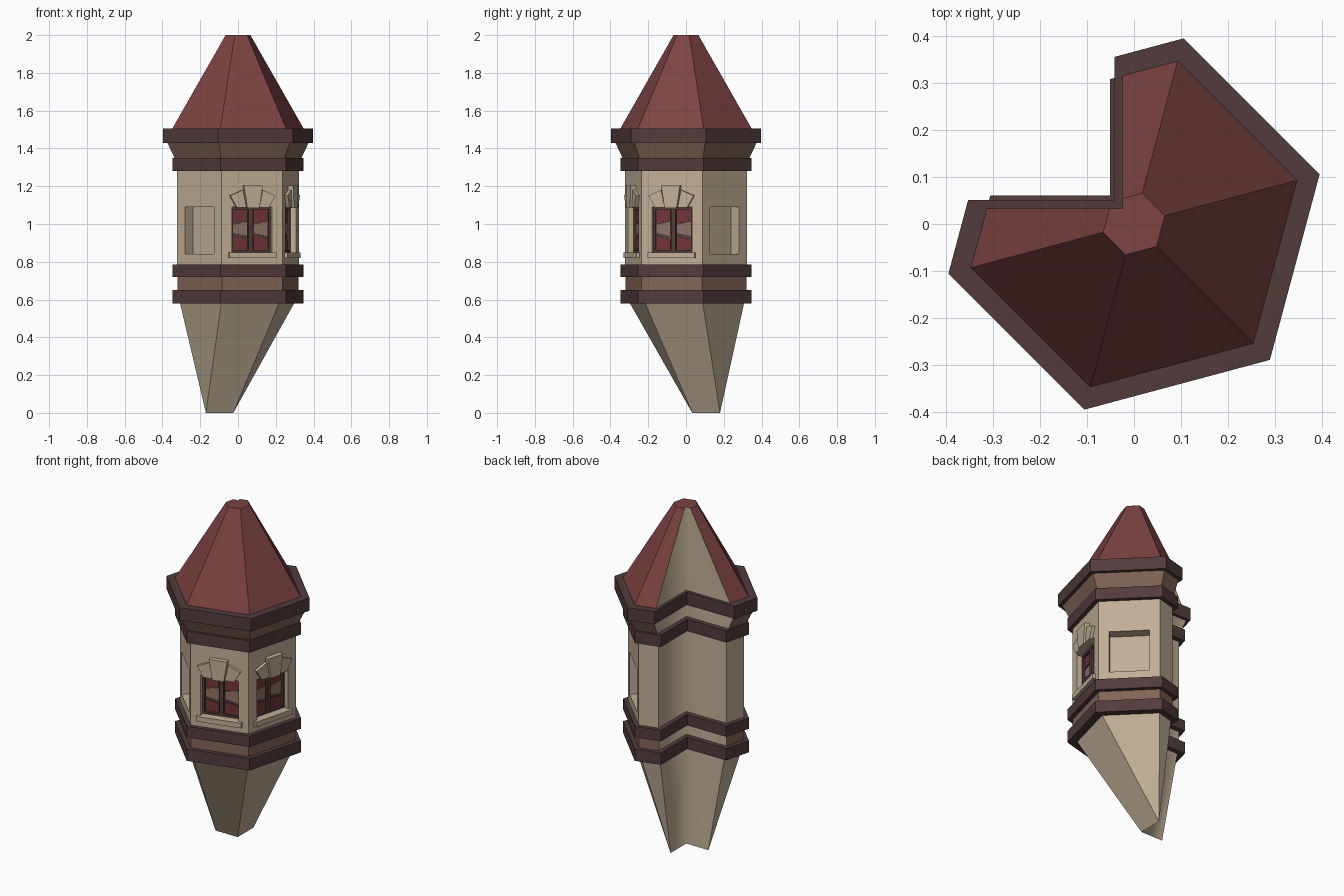
import bpy, bmesh
from math import sin, cos, radians
from mathutils import Vector

if "Cube" in bpy.data.objects:
    bpy.data.objects.remove(bpy.data.objects["Cube"])


def material(name, rgb):
    m = bpy.data.materials.new(name)
    m.use_nodes = True
    m.diffuse_color = (*rgb, 1)
    m.node_tree.nodes["Principled BSDF"].inputs["Base Color"].default_value = (*rgb, 1)
    return m


STONE = material("tan stone", (0.53, 0.43, 0.31))
TRIM = material("dark brown trim", (0.085, 0.045, 0.045))
NECK = material("mid brown stone", (0.22, 0.13, 0.095))
ROOF = material("red roof", (0.20, 0.056, 0.054))
PANE_RED = material("red glass", (0.17, 0.036, 0.04))
PANE_TAN = material("brown glass", (0.27, 0.17, 0.13))

HEX = [195, 255, 315, 15, 75]      # corners that remain outside the notch
NOTCH = (-0.025, 0.033)            # inner corner where the turret wraps a wall
WALL_R = 0.333
APOTHEM = WALL_R * cos(radians(30))


def finish(bm, name, mats):
    bmesh.ops.recalc_face_normals(bm, faces=bm.faces)
    me = bpy.data.meshes.new(name)
    bm.to_mesh(me)
    bm.free()
    for m in mats:
        me.materials.append(m)
    ob = bpy.data.objects.new(name, me)
    bpy.context.collection.objects.link(ob)
    return ob


def outline(r, notch=NOTCH):
    """Hexagon with one corner replaced by a square notch."""
    pts = [(r * cos(radians(a)), r * sin(radians(a))) for a in HEX]
    a = r * cos(radians(30))
    nx, ny = notch
    end_y = (a - nx * cos(radians(105))) / sin(radians(105))
    end_x = (a - ny * sin(radians(165))) / cos(radians(165))
    return pts + [(nx, end_y), (nx, ny), (end_x, ny)]


def loft(low, z0, high, z1, split=False, cap_low=True):
    """Side faces between two outlines; split paints and softens the notch."""
    bm = bmesh.new()
    a = [bm.verts.new((x, y, z0)) for x, y in low]
    b = [bm.verts.new((x, y, z1)) for x, y in high]
    sides = []
    n = len(a)
    for i in range(n):
        j = (i + 1) % n
        f = bm.faces.new((a[i], a[j], b[j], b[i]))
        if split and i in (5, 6):
            f.material_index = 1
            f.smooth = True
        sides.append(f)
    if cap_low:
        bm.faces.new(a[::-1])
    bm.faces.new(b)
    return bm, sides


def face_point(angle, u, z, d):
    """Point on a wall face: u along it, d outward from it."""
    t = radians(angle)
    normal = Vector((cos(t), sin(t), 0))
    along = Vector((-sin(t), cos(t), 0))
    return normal * (APOTHEM + d) + along * u + Vector((0, 0, z))


def prism(name, angle, pts, d0, d1, mat):
    bm = bmesh.new()
    back = [bm.verts.new(face_point(angle, u, z, d0)) for u, z in pts]
    front = [bm.verts.new(face_point(angle, u, z, d1)) for u, z in pts]
    bm.faces.new(back[::-1])
    bm.faces.new(front)
    for i in range(len(pts)):
        j = (i + 1) % len(pts)
        bm.faces.new((back[i], back[j], front[j], front[i]))
    return finish(bm, name, [mat])


def box(name, angle, u0, u1, z0, z1, d0, d1, mat):
    return prism(name, angle, [(u0, z0), (u1, z0), (u1, z1), (u0, z1)], d0, d1, mat)


# Tapering corbel that shrinks to an L-shaped edge
nx, ny = NOTCH
tip_a, tip_b = (-0.17, ny), (nx, 0.18)
foot = [tip_a, tip_a, NOTCH, tip_b, tip_b, tip_b, NOTCH, tip_a]
bm, _ = loft(foot, 0, outline(0.325), 0.61, split=True, cap_low=False)
bmesh.ops.remove_doubles(bm, verts=bm.verts, dist=0.0005)
finish(bm, "corbel", [STONE, STONE])

# Trim bands and crown
low_notch, crown_notch = (-0.051, 0.061), (-0.042, 0.051)
for name, r, z0, z1, notch in (
        ("lower_band", 0.36, 0.58, 0.65, low_notch),
        ("sill_band", 0.36, 0.72, 0.785, low_notch),
        ("upper_band", 0.36, 1.28, 1.35, low_notch),
        ("crown_band", 0.41, 1.43, 1.505, crown_notch)):
    bm, _ = loft(outline(r, notch), z0, outline(r, notch), z1)
    finish(bm, name, [TRIM])

# Recessed necks between the bands
bm, _ = loft(outline(0.332), 0.65, outline(0.332), 0.72, split=True)
finish(bm, "lower_neck", [NECK, STONE])
bm, _ = loft(outline(0.348), 1.35, outline(0.387), 1.43, split=True)
finish(bm, "flared_neck", [NECK, STONE])

# Roof
bm, _ = loft(outline(0.36), 1.505, outline(0.068), 2.0, split=True)
finish(bm, "roof", [ROOF, STONE])

# Wall with a recess sunk into each outer face
OPEN_W, OPEN_LOW, OPEN_HIGH, DEPTH = 0.109, 0.84, 1.09, 0.06
bm, sides = loft(outline(WALL_R), 0.785, outline(WALL_R), 1.28, split=True)
for side, angle in zip(sides[:4], (225, 285, 345, 45)):
    t = radians(angle)
    along = Vector((-sin(t), cos(t), 0))
    for d in (0, -DEPTH):
        bmesh.ops.inset_individual(bm, faces=[side], thickness=0.005)
        mid = side.calc_center_median().z
        for v in side.verts:
            u = OPEN_W if v.co.dot(along) > 0 else -OPEN_W
            v.co = face_point(angle, u, OPEN_HIGH if v.co.z > mid else OPEN_LOW, d)
finish(bm, "wall", [STONE, STONE])

# Windows on the two front faces
for tag, angle in (("front", 285), ("side", 345)):
    box(tag + "_window_board", angle, -OPEN_W, OPEN_W, OPEN_LOW, OPEN_HIGH,
        -0.058, -0.045, TRIM)
    for name, u0, u1, z0, z1 in (
            ("left_stile", -OPEN_W, -0.098, OPEN_LOW, OPEN_HIGH),
            ("right_stile", 0.098, OPEN_W, OPEN_LOW, OPEN_HIGH),
            ("centre_stile", -0.012, 0.012, OPEN_LOW, OPEN_HIGH),
            ("bottom_rail", -0.098, 0.098, OPEN_LOW, 0.862),
            ("top_rail", -0.098, 0.098, 1.078, OPEN_HIGH)):
        box(f"{tag}_window_{name}", angle, u0, u1, z0, z1, -0.05, -0.03, TRIM)

    # Slanted panes, three in each leaf
    for leaf, u0, u1 in (("left", -0.094, -0.018), ("right", 0.018, 0.094)):
        for part, z0, z1, tilt0, tilt1, mat in (
                ("low", 0.866, 0.926, 0, 0.008, PANE_RED),
                ("mid", 0.944, 1.004, 0.008, -0.008, PANE_TAN),
                ("high", 1.012, 1.074, -0.008, 0, PANE_RED)):
            prism(f"{tag}_{leaf}_{part}_pane", angle,
                  [(u0, z0 + tilt0), (u1, z0 - tilt0), (u1, z1 - tilt1), (u0, z1 + tilt1)],
                  -0.046, -0.04, mat)

    # Sill and arch stones
    box(tag + "_sill", angle, -0.13, 0.13, 0.82, 0.85, -0.03, 0.018, STONE)
    prism(tag + "_keystone", angle,
          [(-0.033, 1.085), (0.033, 1.085), (0.052, 1.205), (-0.052, 1.205)],
          -0.02, 0.028, STONE)
    for name, s in (("left", -1), ("right", 1)):
        prism(f"{tag}_{name}_arch_stone", angle,
              [(s * 0.036, 1.088), (s * 0.088, 1.088), (s * 0.124, 1.15), (s * 0.054, 1.18)],
              -0.02, 0.018, STONE)
